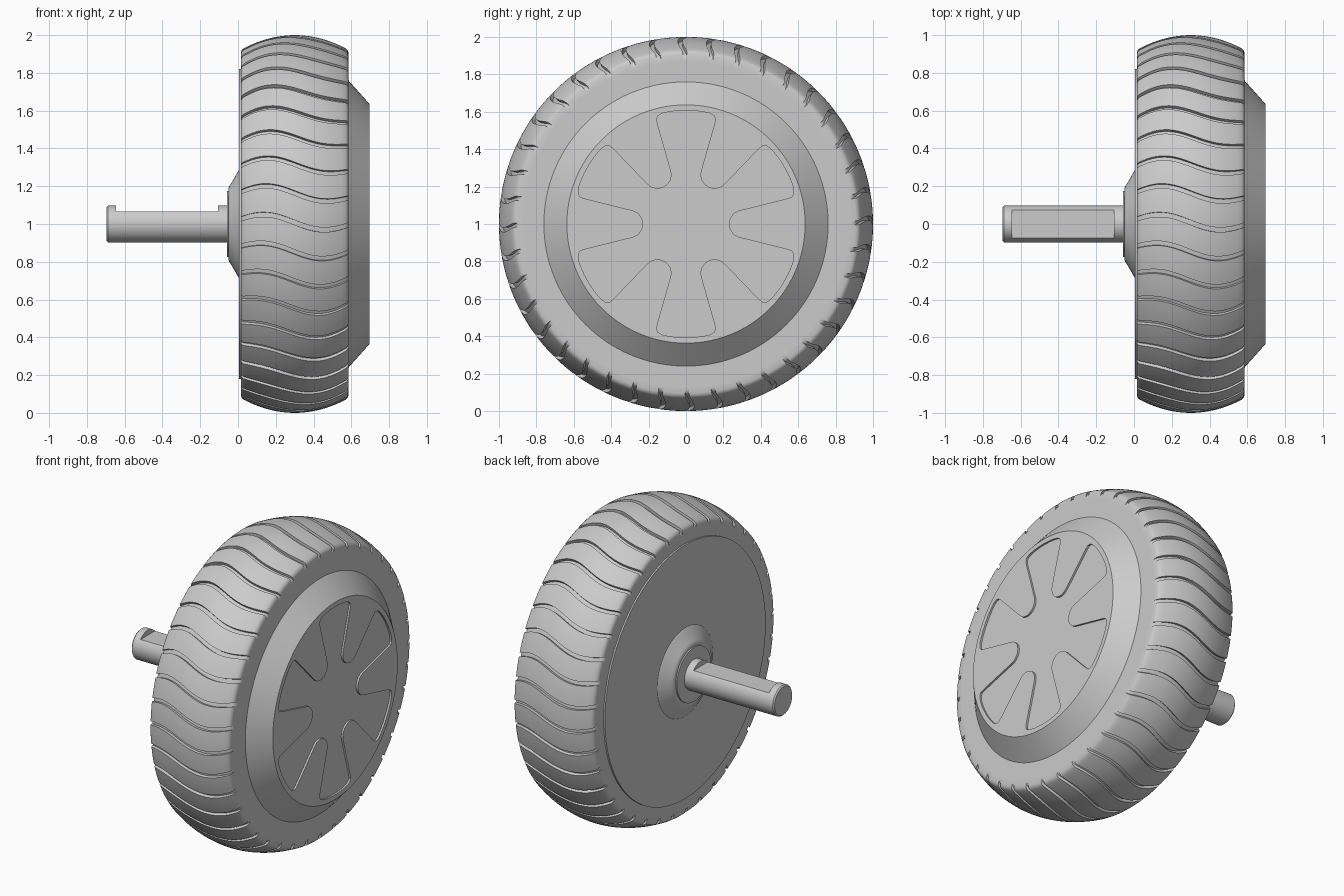
import bpy, bmesh
from math import sin, cos, pi, radians, sqrt

if "Cube" in bpy.data.objects:
    bpy.data.objects.remove(bpy.data.objects["Cube"], do_unlink=True)

GREY = (0.6, 0.6, 0.6, 1)
grey = bpy.data.materials.new("plain grey")
grey.use_nodes = True
grey.diffuse_color = GREY
grey.node_tree.nodes["Principled BSDF"].inputs["Base Color"].default_value = GREY


def finish(name, bm, angle=30):
    """Turn a bmesh into a shaded object."""
    bmesh.ops.recalc_face_normals(bm, faces=bm.faces)
    mesh = bpy.data.meshes.new(name)
    bm.to_mesh(mesh)
    bm.free()
    mesh.materials.append(grey)
    obj = bpy.data.objects.new(name, mesh)
    bpy.context.collection.objects.link(obj)
    smooth(obj, angle)
    return obj


def smooth(obj, angle=30):
    bpy.ops.object.select_all(action="DESELECT")
    obj.select_set(True)
    bpy.context.view_layer.objects.active = obj
    bpy.ops.object.shade_smooth_by_angle(angle=radians(angle))


def axle_point(x, r, a):
    """Point around the wheel axis; a grows from the front over the top."""
    return (x, -r * cos(a), 1 + r * sin(a))


def lathe(name, profile, sides=128):
    """Solid of revolution from (x, radius) points, ends capped."""
    bm = bmesh.new()
    rings = [[bm.verts.new(axle_point(x, r, 2 * pi * j / sides)) for j in range(sides)]
             for x, r in profile]
    for a, b in zip(rings, rings[1:]):
        for j in range(sides):
            k = (j + 1) % sides
            bm.faces.new((a[j], a[k], b[k], b[j]))
    bm.faces.new(rings[0])
    bm.faces.new(rings[-1])
    return finish(name, bm)


def carve(obj, cutter):
    """Subtract the cutter and remove it."""
    cutter.hide_render = True
    mod = obj.modifiers.new("cut", "BOOLEAN")
    mod.operation, mod.solver, mod.object = "DIFFERENCE", "EXACT", cutter
    bpy.context.view_layer.objects.active = obj
    bpy.ops.object.modifier_apply(modifier=mod.name)
    bpy.data.objects.remove(cutter, do_unlink=True)
    smooth(obj)


# Tyre: crowned section swept round, with wavy grooves sunk into the tread
MID, HALF, GROOVES, DEPTH = 0.3, 0.285, 40, 0.02


def tyre_section():
    steps = 24
    crown = []
    for i in range(steps + 1):
        u = -1 + 2 * i / steps
        crown.append((MID + u * (HALF - 0.015), 1 - 0.07 * u * u, 1))
    side = [(HALF, 0.70, 0), (HALF, 0.87, 0), (HALF, 0.907, 1), (HALF - 0.005, 0.921, 1)]
    left = [(MID - d, r, g) for d, r, g in side]
    right = [(MID + d, r, g) for d, r, g in reversed(side)]
    return left + crown + right


def wave(x):
    return 0.042 * cos(2 * pi * (x - 0.13) / 0.66)


pitch, half_w = 2 * pi / GROOVES, 0.0125
columns = []
for g in range(GROOVES):
    base = g * pitch + 0.01
    columns += [(base - half_w, 0), (base - half_w, 1), (base + half_w, 1), (base + half_w, 0)]
    land = pitch - 2 * half_w
    columns += [(base + half_w + land * k / 4, 0) for k in (1, 2, 3)]

bm = bmesh.new()
grid = [[bm.verts.new(axle_point(x, r - DEPTH * tread * sunk, a + wave(x)))
         for x, r, tread in tyre_section()] for a, sunk in columns]
for c, col in enumerate(grid):
    nxt = grid[(c + 1) % len(grid)]
    for i in range(len(col) - 1):
        bm.faces.new((col[i], nxt[i], nxt[i + 1], col[i + 1]))
bmesh.ops.remove_doubles(bm, verts=bm.verts, dist=1e-5)
finish("tyre", bm)

# Wheel cover: bevelled drum with a six-armed shallow recess
FACE = 0.695
cover = lathe("wheel_cover", [(0.5, 0.76), (0.585, 0.76), (FACE, 0.637)])


def star_outline():
    """Outline points (radius-space u, v) of the six arms and rounded notches."""
    flare, pts = 14, []
    for k in range(6):
        turn = radians(60 * k)
        local = []
        for i in range(15):
            t = radians(270 - flare - (180 - 2 * flare) * i / 14)
            local.append((0.305 + 0.075 * cos(t), 0.075 * sin(t)))
        corner = [(0.557, 14.1), (0.585, 14.4), (0.598, 15.6), (0.605, 17.8)]
        arm = corner + [(0.607, a) for a in (22, 26, 30, 34, 38)]
        arm += [(r, 60 - a) for r, a in reversed(corner)]
        local += [(r * cos(radians(a)), r * sin(radians(a))) for r, a in arm]
        pts += [(u * cos(turn) - v * sin(turn), u * sin(turn) + v * cos(turn)) for u, v in local]
    return pts


bm = bmesh.new()
star = bm.faces.new([bm.verts.new((FACE - 0.012, u, 1 + v)) for u, v in star_outline()])
grown = bmesh.ops.extrude_face_region(bm, geom=[star])["geom"]
bmesh.ops.translate(bm, vec=(0.1, 0, 0),
                    verts=[v for v in grown if isinstance(v, bmesh.types.BMVert)])
carve(cover, finish("star_cutter", bm))

# Back plate with its conical boss and shaft collar
lathe("back_plate", [(0.1, 0.82), (0.005, 0.82)])
lathe("hub_boss", [(0.02, 0.305), (0.005, 0.285), (-0.005, 0.27), (-0.038, 0.212),
                   (-0.046, 0.202), (-0.05, 0.19), (-0.05, 0.16)])
lathe("shaft_collar", [(0, 0.175), (-0.058, 0.175)])

# Axle shaft with a flat milled into its top
shaft = lathe("axle_shaft", [(0.05, 0.098), (-0.688, 0.098), (-0.696, 0.09)], 64)
bm = bmesh.new()
bmesh.ops.create_cube(bm, size=1)
bmesh.ops.scale(bm, vec=(0.54, 0.4, 0.2), verts=bm.verts)
bmesh.ops.translate(bm, vec=(-0.375, 0, 1.165), verts=bm.verts)
carve(shaft, finish("flat_cutter", bm))
